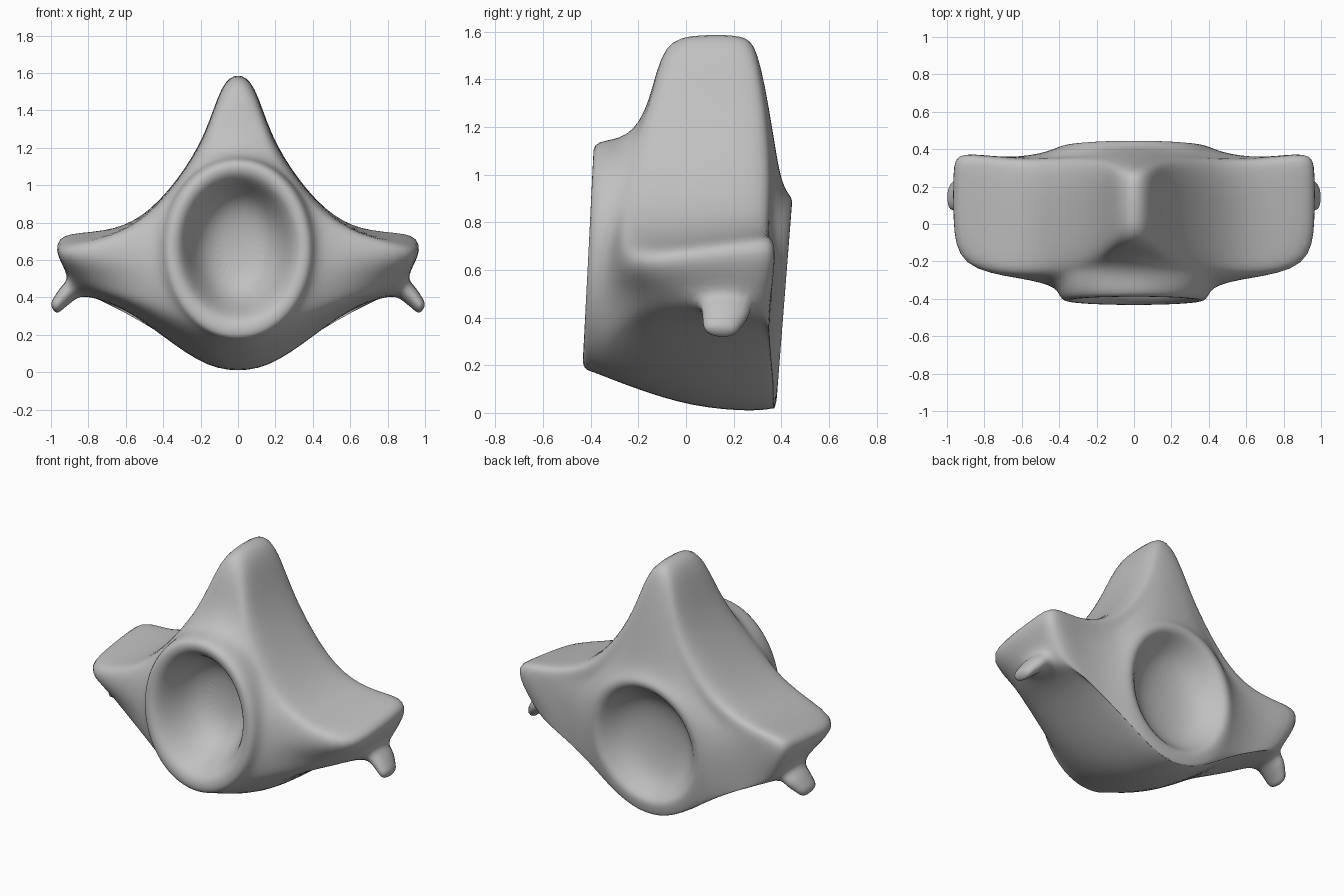
import bpy, bmesh, math
from mathutils import Vector

if "Cube" in bpy.data.objects:
    bpy.data.objects.remove(bpy.data.objects["Cube"])

bone = bpy.data.materials.new("bone_grey")
bone.use_nodes = True
bone.diffuse_color = (0.53, 0.53, 0.53, 1)
bone.node_tree.nodes["Principled BSDF"].inputs["Base Color"].default_value = bone.diffuse_color

# Half outline of spine, wing, spur root and keel, top to bottom (x, z)
OUTLINE = [(0, 1.605), (.09, 1.55), (.17, 1.27), (.325, 1.02), (.51, .83), (.72, .755), (.97, .76),
           (.975, .65), (.9, .5), (.83, .395), (.68, .37), (.48, .25), (.21, .03), (0, -.02)]
# Depth where each outline point begins and ends
Y_FRONT = [-.1, -.1, -.13, -.18, -.2, -.22, -.24, -.24, -.17, -.15, -.19, -.22, -.22, -.22]
Y_BACK = [.3, .3, .34, .355, .355, .35, .395, .395, .36, .35, .355, .37, .385, .385]
# How far the front edge reaches from collar to outline
REACH = [.96, .95, .9, .87, .9, .94, .96, .96, .93, .9, .86, .78, .6, .5]
# How much the outline rises or drops towards the front
LIFT = [0, 0, 0, 0, -.02, -.05, -.09, -.05, .02, .05, .03, .02, .04, .05]
N = len(OUTLINE)


def ellipse(rx, rz, zc, y, tilt=0):
    """Half oval whose depth leans with height."""
    pts = []
    for i in range(N):
        a = math.pi * i / (N - 1)
        dz = rz * math.cos(a)
        pts.append(Vector((rx * math.sin(a), y + tilt * dz, zc + dz)))
    return pts


def section(t):
    """Outline at a fraction of the way from front to back."""
    return [Vector((x, f + (b - f) * t, z + rise * (1 - t)))
            for (x, z), f, b, rise in zip(OUTLINE, Y_FRONT, Y_BACK, LIFT)]


def blend(a, b, t):
    return [p.lerp(q, t) for p, q in zip(a, b)]


front_collar = ellipse(.415, .49, .66, -.32, .16)
back_collar = ellipse(.46, .47, .48, .385, .03)
front_edge = section(0)
for p, c, reach in zip(front_edge, front_collar, REACH):
    p.x = c.x + (p.x - c.x) * reach
    p.z = c.z + (p.z - c.z) * reach
back_edge = section(1)
for i, p in enumerate(back_edge):
    p.x *= .92 if i < 5 else .98
    p.z = .6 + (p.z - .6) * .955
# Sunken bands between each collar and the outline
front_root = blend(front_collar, front_edge, .35)
for i, p in enumerate(front_root):
    p.y = -.15 if i < 2 else min(p.y, -.18 if i < 4 else -.21)
back_root = blend(back_collar, back_edge, .45)
for i, p in enumerate(back_root):
    p.y = .345 if 3 < i < 11 else .36

rings = [
    ellipse(.13, .17, .67, -.12),
    ellipse(.22, .28, .67, -.19, .02),
    ellipse(.285, .355, .67, -.36, .03),
    ellipse(.33, .41, .67, -.415, .05),
    ellipse(.4, .485, .665, -.41, .05),
    front_collar, front_root, front_edge, section(.4), section(.85),
    back_edge, back_root, back_collar,
    ellipse(.4, .43, .48, .415, .08),
    ellipse(.35, .38, .48, .415, .08),
    ellipse(.31, .345, .48, .37, .07),
    ellipse(.24, .27, .48, .295, .04),
    ellipse(.13, .15, .48, .26, .02),
]
SPUR_RING, SPUR_POINT = 8, 8

# Loft the body from front dish to back dish
bm = bmesh.new()
loops = []
for half in rings:
    full = half + [Vector((-p.x, p.y, p.z)) for p in half[-2:0:-1]]
    loops.append([bm.verts.new(p) for p in full])
count = len(loops[0])
spur_faces = []
for r in range(len(loops) - 1):
    for i in range(count):
        j = (i + 1) % count
        face = bm.faces.new((loops[r][i], loops[r][j], loops[r + 1][j], loops[r + 1][i]))
        if r == SPUR_RING and i in (SPUR_POINT, count - SPUR_POINT - 1):
            spur_faces.append(face)
for loop, depth in ((loops[0], -.1), (loops[-1], .25)):
    hub = bm.verts.new((0, depth, sum(v.co.z for v in loop) / count))
    for i in range(count):
        bm.faces.new((loop[i], loop[(i + 1) % count], hub))
bmesh.ops.recalc_face_normals(bm, faces=bm.faces[:])

# Draw a hooked spur out of each wing tip
for face in spur_faces:
    side = 1 if face.calc_center_median().x > 0 else -1
    for x, y, z, size in ((.915, .17, .42, .95), (.96, .15, .37, .78), (.99, .14, .33, .8)):
        face = bmesh.ops.extrude_discrete_faces(bm, faces=[face])["faces"][0]
        centre = face.calc_center_median()
        for v in face.verts:
            v.co = Vector((side * x, y, z)) + (v.co - centre) * size

mesh = bpy.data.meshes.new("vertebra_body")
bm.to_mesh(mesh)
bm.free()
mesh.materials.append(bone)
body = bpy.data.objects.new("vertebra_body", mesh)
bpy.context.collection.objects.link(body)
mesh.shade_smooth()
smooth = body.modifiers.new("rounding", 'SUBSURF')
smooth.levels = smooth.render_levels = 2
